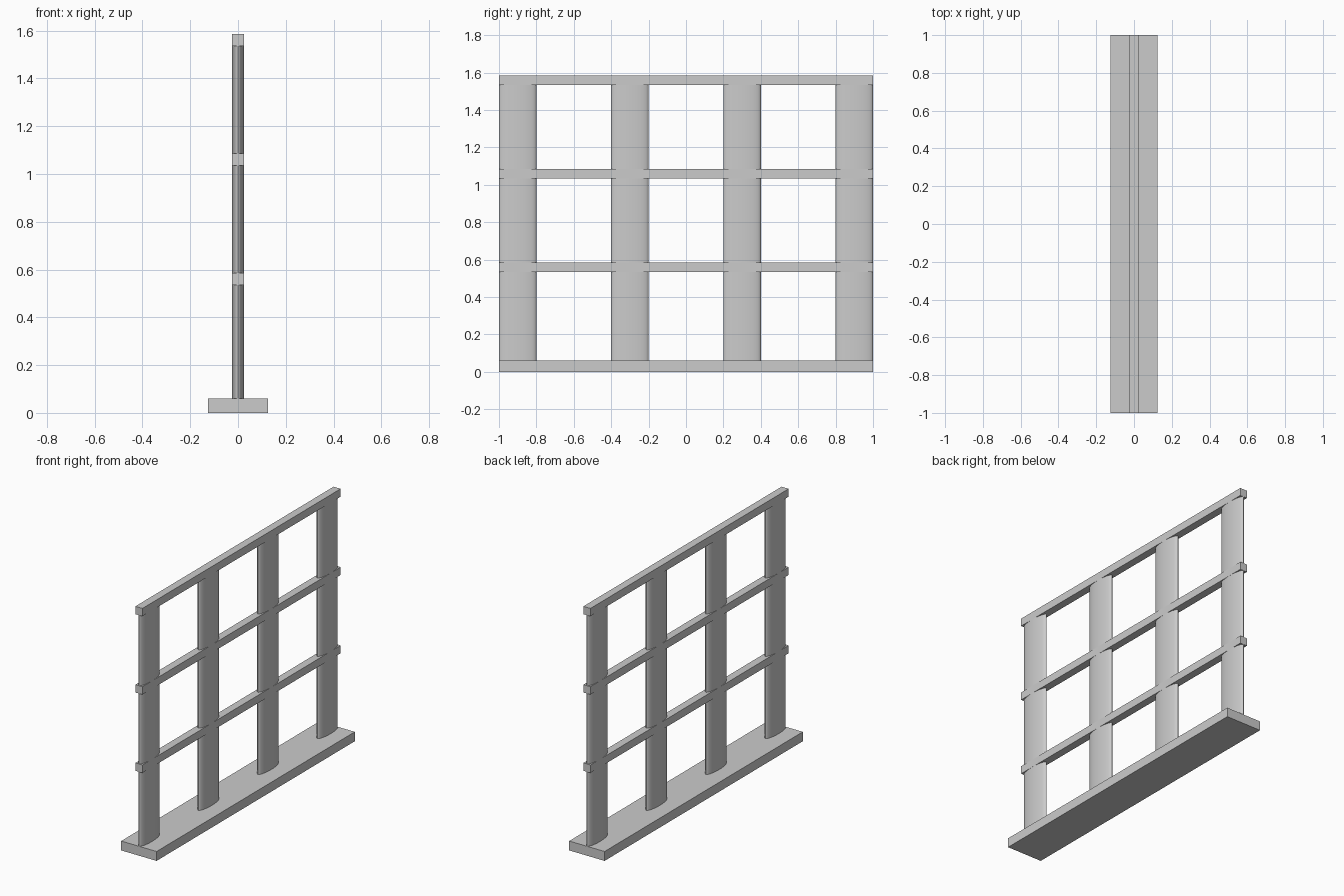
import bpy
import math

cube = bpy.data.objects.get("Cube")
if cube:
    bpy.data.objects.remove(cube, do_unlink=True)

BASE_TOP = 0.06
RAIL = 0.05
LENGTH = 2.0
POST_WIDTH = 0.2
SPACING = 0.5

# One plain grey for the whole fence
grey = bpy.data.materials.new("light_grey")
grey.use_nodes = True
colour = (0.6, 0.6, 0.6, 1)
grey.diffuse_color = colour
grey.node_tree.nodes["Principled BSDF"].inputs["Base Color"].default_value = colour


def finish(name, size):
    obj = bpy.context.object
    obj.name = name
    obj.scale = size
    bpy.ops.object.transform_apply(location=False, rotation=False, scale=True)
    obj.data.materials.append(grey)
    return obj


def box(name, z, size):
    bpy.ops.mesh.primitive_cube_add(size=1, location=(0, 0, z))
    return finish(name, size)


# Ground plate
box("base_plate", BASE_TOP / 2, (0.25, LENGTH, BASE_TOP))

# Flattened oval posts, running up into the top rail
post_height = 3 * SPACING
for i in range(4):
    y = -0.9 + 0.6 * i
    bpy.ops.mesh.primitive_cylinder_add(
        vertices=32, radius=0.5, depth=1,
        location=(0, y, BASE_TOP + post_height / 2))
    finish(f"post_{i + 1}", (RAIL, POST_WIDTH, post_height))
    bpy.ops.object.shade_smooth_by_angle(angle=math.radians(40))

# Horizontal square rails
for i in range(1, 4):
    box(f"rail_{i}", BASE_TOP + SPACING * i, (RAIL, LENGTH, RAIL))
